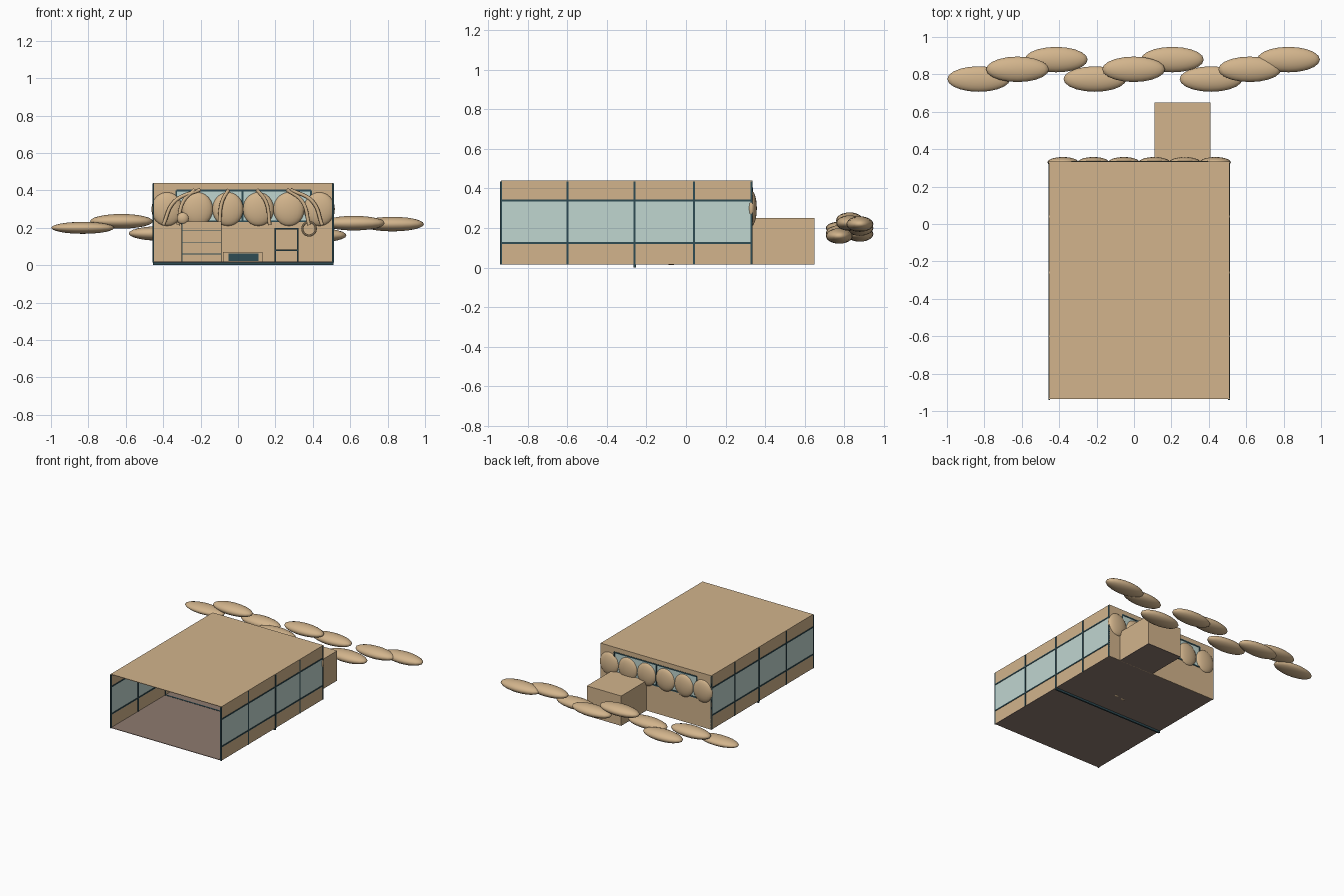
import bpy, math
from mathutils import Vector

cube = bpy.data.objects.get("Cube")
if cube:
    bpy.data.objects.remove(cube, do_unlink=True)


def material(name, rgb):
    lin = [((c / 255 + 0.055) / 1.055) ** 2.4 for c in rgb] + [1]
    m = bpy.data.materials.new(name)
    m.use_nodes = True
    m.diffuse_color = lin
    m.node_tree.nodes["Principled BSDF"].inputs["Base Color"].default_value = lin
    return m


TAN = material("tan", (210, 180, 140))
FLOOR = material("floor brown", (142, 122, 111))
GLASS = material("pale glass", (192, 214, 208))
FRAME = material("dark slate frame", (47, 76, 84))


def box(name, x, y, z, mat):
    """Box from (min, max) pairs."""
    lo, hi = Vector((x[0], y[0], z[0])), Vector((x[1], y[1], z[1]))
    bpy.ops.mesh.primitive_cube_add(size=1, location=(lo + hi) / 2)
    o = bpy.context.object
    o.name = name
    o.scale = hi - lo
    bpy.ops.object.transform_apply(location=False, rotation=False)
    o.data.materials.append(mat)
    return o


def ball(name, loc, radii, mat=TAN):
    bpy.ops.mesh.primitive_uv_sphere_add(segments=20, ring_count=12, location=loc)
    o = bpy.context.object
    o.name = name
    o.scale = radii
    bpy.ops.object.transform_apply(location=False, rotation=False)
    o.data.materials.append(mat)
    bpy.ops.object.shade_smooth()
    return o


def tube(name, points, radius, mat=TAN):
    c = bpy.data.curves.new(name, "CURVE")
    c.dimensions = "3D"
    c.bevel_depth = radius
    c.bevel_resolution = 2
    c.use_fill_caps = True
    s = c.splines.new("BEZIER")
    s.bezier_points.add(len(points) - 1)
    for p, co in zip(s.bezier_points, points):
        p.co = co
        p.handle_left_type = p.handle_right_type = "AUTO"
    c.materials.append(mat)
    o = bpy.data.objects.new(name, c)
    bpy.context.collection.objects.link(o)


# Room shell limits
X0, X1, Y0, Y1, Z0, Z1 = -0.455, 0.51, -0.935, 0.335, 0.015, 0.44
T = 0.004
SILL, HEAD = 0.125, 0.34

box("floor", (X0, X1), (Y0, Y1), (Z0, Z0 + T), FLOOR)
box("roof", (X0, X1), (Y0, Y1), (Z1 - T, Z1), TAN)

# Side walls: solid bands, glass strip, rails and posts
for side, x in (("right", X0), ("left", X1 - T)):
    wall = (x, x + T)
    trim = (x - 0.003, x + T + 0.003)
    box(side + "_lower_wall", wall, (Y0, Y1), (Z0, SILL), TAN)
    box(side + "_glass", wall, (Y0, Y1), (SILL, HEAD), GLASS)
    box(side + "_upper_wall", wall, (Y0, Y1), (HEAD, Z1), TAN)
    for z in (SILL, HEAD):
        box(side + "_window_rail", trim, (Y0, Y1), (z - 0.005, z + 0.005), FRAME)
    for y in (Y0, -0.6, -0.26, 0.04, Y1 - 0.005):
        box(side + "_post", trim, (y - 0.005, y + 0.005), (Z0, Z1 - T), FRAME)

# Floor beam crossing under the room
box("floor_beam", (X0, X1), (-0.266, -0.254), (0, 0.021), FRAME)

# Back wall with a wide high window
wx, wz = (-0.33, 0.39), (0.235, 0.4)
back = (Y1 - T, Y1)
trim = (Y1 - T - 0.003, Y1 + 0.003)
box("back_lower_wall", (X0, X1), back, (Z0, wz[0]), TAN)
box("back_upper_wall", (X0, X1), back, (wz[1], Z1), TAN)
box("back_right_wall", (X0, wx[0]), back, wz, TAN)
box("back_left_wall", (wx[1], X1), back, wz, TAN)
box("back_glass", wx, back, wz, GLASS)
for z in wz:
    box("back_window_rail", wx, trim, (z - 0.005, z + 0.005), FRAME)
for x in (wx[0], 0.025, wx[1]):
    box("back_window_mullion", (x - 0.005, x + 0.005), trim, wz, FRAME)

# Alcove behind the room
box("alcove", (0.11, 0.41), (Y1, 0.65), (Z0 + T, 0.25), TAN)
box("alcove_floor", (0.11, 0.41), (Y1, 0.65), (Z0, Z0 + T), FLOOR)

# Row of round shrubs set into the back window
for i in range(6):
    ball("window_shrub", (-0.38 + 0.163 * i, 0.33, 0.3), (0.083, 0.028, 0.09))

# Curved stems hanging inside the window: (top x, bottom x)
for top, bottom in ((-0.2, -0.4), (-0.23, -0.32), (-0.05, -0.1),
                    (0.1, 0.17), (0.26, 0.38), (0.28, 0.45)):
    bend = top + (bottom - top) * 0.7
    tube("hanging_stem", [(top, 0.28, 0.405), (bend, 0.28, 0.34),
                          (bottom, 0.28, 0.215)], 0.01)

# Small ball and ring ornaments
ball("hanging_ball", (-0.295, 0.27, 0.25), (0.032, 0.02, 0.032))
bpy.ops.mesh.primitive_torus_add(location=(0.38, 0.28, 0.195), major_radius=0.036,
                                 minor_radius=0.006, rotation=(math.pi / 2, 0, 0),
                                 major_segments=24, minor_segments=8)
bpy.context.object.name = "hanging_ring"
bpy.context.object.data.materials.append(TAN)

# Drawer cabinet against the back wall
box("cabinet", (-0.3, -0.09), (0.26, 0.33), (Z0 + T, 0.235), TAN)
for z in (0.06, 0.12, 0.185):
    box("drawer_gap", (-0.3, -0.09), (0.257, 0.26), (z - 0.002, z + 0.002), FRAME)
for x in (-0.3, -0.09):
    box("cabinet_edge", (x - 0.002, x + 0.002), (0.257, 0.26), (Z0 + T, 0.235), FRAME)

# Doorway to the alcove
for x in (0.2, 0.32):
    box("door_jamb", (x - 0.004, x + 0.004), (0.322, 0.331), (Z0 + T, 0.2), FRAME)
for z in (0.08, 0.196):
    box("door_rail", (0.2, 0.32), (0.322, 0.331), (z - 0.004, z + 0.004), FRAME)

# Low seat with dark front panel, and its feet
box("low_seat", (-0.08, 0.13), (-0.11, 0.0), (Z0 + T, 0.07), TAN)
box("seat_panel", (-0.05, 0.11), (-0.116, -0.11), (0.022, 0.062), FRAME)
for x, y in ((0.105, -0.07), (0.04, -0.08)):
    ball("seat_foot", (x, y, 0.018), (0.018, 0.012, 0.006))

# Flat bushes outside, stepping back in groups of three
heights = (0.2, 0.235, 0.17, 0.175, 0.24, 0.2, 0.16, 0.225, 0.22)
for i, z in enumerate(heights):
    ball("outdoor_bush", (-0.83 + 0.207 * i, 0.775 + 0.052 * (i % 3), z),
         (0.168, 0.068, 0.032 if i == 0 else 0.039))
